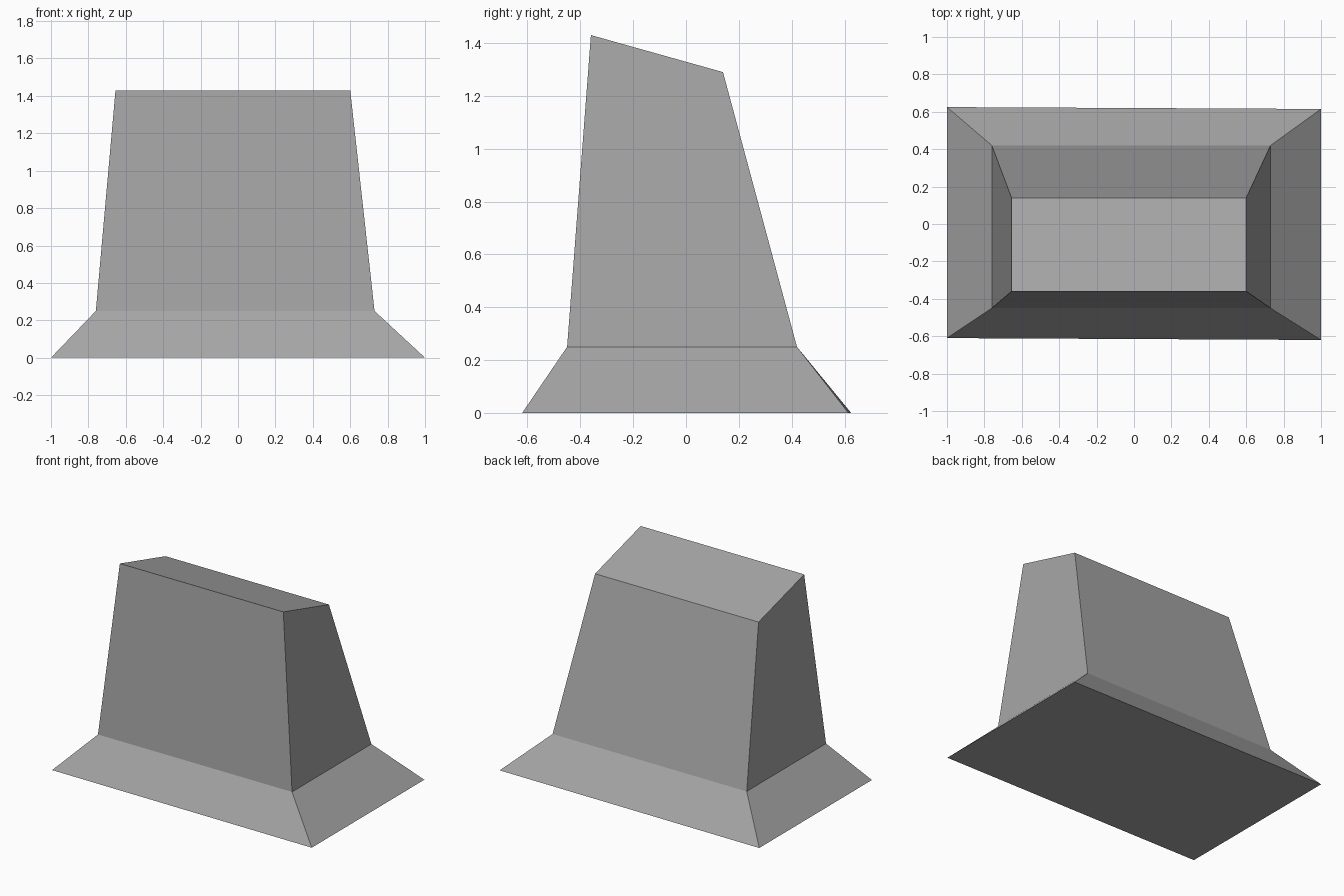
import bpy
import bmesh

cube = bpy.data.objects.get("Cube")
if cube:
    bpy.data.objects.remove(cube, do_unlink=True)

# One plain grey for the whole block
grey = bpy.data.materials.new("plain_grey")
grey.use_nodes = True
colour = (0.38, 0.38, 0.38, 1)
grey.diffuse_color = colour
grey.node_tree.nodes["Principled BSDF"].inputs["Base Color"].default_value = colour


def ring(bm, left, right, front, back, z_front, z_back, skew=0.0):
    """Four corners, counter-clockwise from above; skew turns the long edges slightly."""
    corners = [(left, front + skew, z_front), (right, front - skew, z_front),
               (right, back - skew, z_back), (left, back + skew, z_back)]
    return [bm.verts.new(c) for c in corners]


# Flared foot, tapered body and sloping top as one closed loft
bm = bmesh.new()
rings = [
    ring(bm, -1.0, 1.0, -0.615, 0.62, 0, 0, skew=0.005),
    ring(bm, -0.76, 0.73, -0.45, 0.42, 0.25, 0.25),
    ring(bm, -0.655, 0.6, -0.36, 0.14, 1.43, 1.29),
]
for low, high in zip(rings, rings[1:]):
    for i in range(4):
        j = (i + 1) % 4
        bm.faces.new((low[i], low[j], high[j], high[i]))
bm.faces.new(reversed(rings[0]))
bm.faces.new(rings[-1])
bmesh.ops.recalc_face_normals(bm, faces=bm.faces)

mesh = bpy.data.meshes.new("tapered_block")
bm.to_mesh(mesh)
bm.free()
mesh.materials.append(grey)
block = bpy.data.objects.new("tapered_block", mesh)
bpy.context.collection.objects.link(block)
